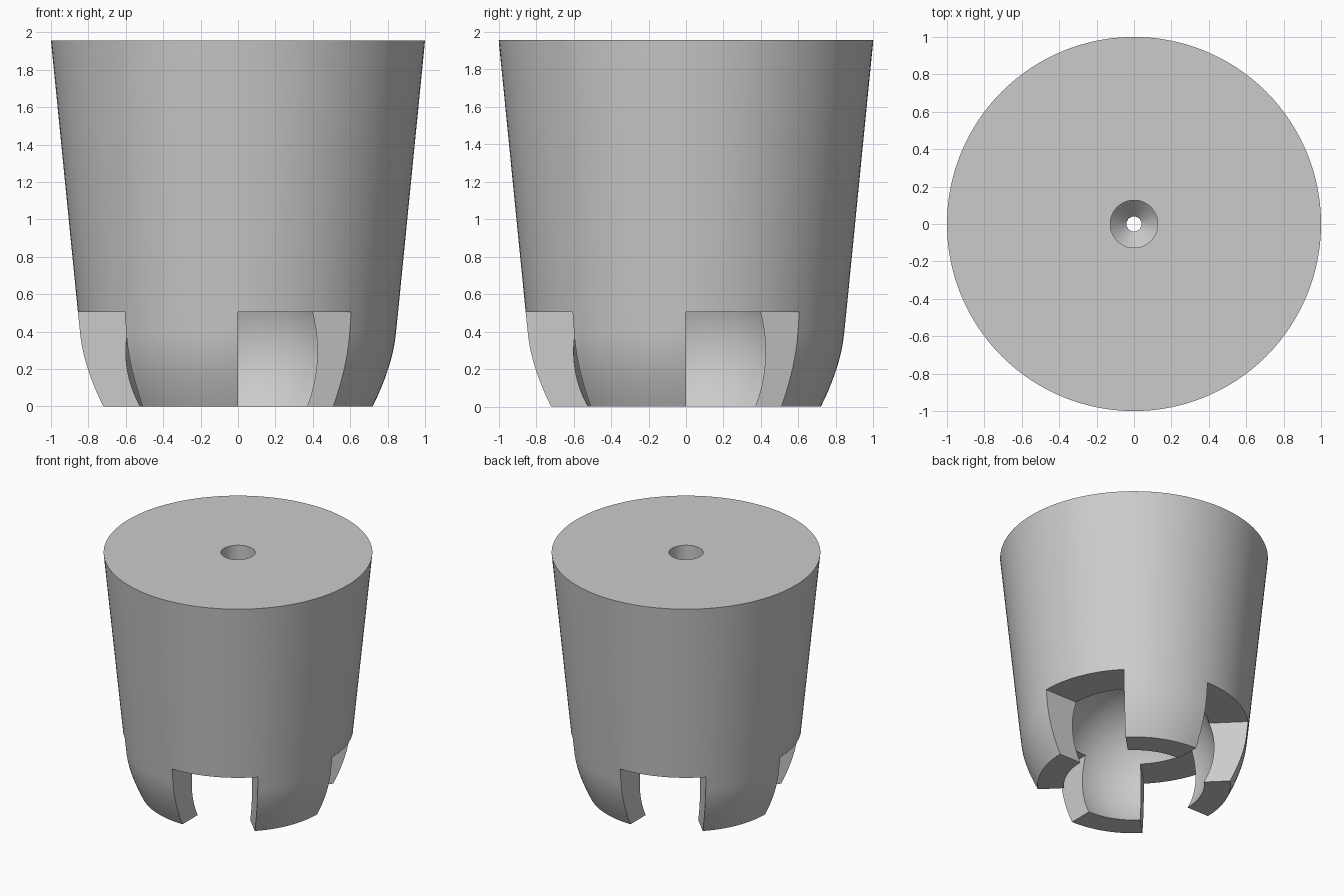
import bpy, bmesh
from math import sin, cos, pi, sqrt, atan2

cube = bpy.data.objects.get("Cube")
if cube:
    bpy.data.objects.remove(cube, do_unlink=True)

SEGMENTS = 128
SLOT_TOP = 0.505
HEIGHT = 1.957
BALL_R, BALL_Z = 0.6, 0.295
BORE_R = 0.04


def bezier(a, b, c, steps):
    pts = []
    for i in range(steps + 1):
        t = i / steps
        pts.append(tuple((1 - t) ** 2 * p + 2 * t * (1 - t) * q + t * t * r
                         for p, q, r in zip(a, b, c)))
    return pts


def ball_arc(r0, z0, r1, z1, steps):
    a0, a1 = atan2(z0 - BALL_Z, r0), atan2(z1 - BALL_Z, r1)
    return [(BALL_R * cos(a0 + (a1 - a0) * i / steps),
             BALL_Z + BALL_R * sin(a0 + (a1 - a0) * i / steps))
            for i in range(steps + 1)]


def ball_radius(z):
    return sqrt(BALL_R ** 2 - (z - BALL_Z) ** 2)


# Claw section: curved outside going down, then the ball socket going up
claw = [(0.856, SLOT_TOP)] + bezier((0.845, 0.4), (0.83, 0.22), (0.72, 0), 10)
claw += ball_arc(ball_radius(0), 0, ball_radius(SLOT_TOP), SLOT_TOP, 16)

# Upper section: socket dome, narrow bore, countersunk hole, top and taper
dome_top = BALL_Z + sqrt(BALL_R ** 2 - BORE_R ** 2)
upper = ball_arc(ball_radius(SLOT_TOP), SLOT_TOP, BORE_R, dome_top, 16)[1:]
upper += [(BORE_R, 1.2), (0.127, 1.29), (0.127, HEIGHT), (1.0, HEIGHT)]

# Lathe the section, leaving out every other eighth of the claw ring
profile = claw + upper
count, last = len(profile), len(claw) - 1
bm = bmesh.new()
rings = [[bm.verts.new((r * cos(2 * pi * i / SEGMENTS),
                        r * sin(2 * pi * i / SEGMENTS), z))
          for r, z in profile] for i in range(SEGMENTS)]
eighth = SEGMENTS // 8
for i in range(SEGMENTS):
    here, after = rings[i], rings[(i + 1) % SEGMENTS]
    slot = (i // eighth) % 2 == 0
    for j in range(last if slot else 0, count):
        k = (j + 1) % count
        bm.faces.new((here[j], here[k], after[k], after[j]))
    if slot:
        # Slot ceiling
        bm.faces.new((here[0], here[last], after[last], after[0]))
    if i % eighth == 0:
        # Flat side of a claw
        bm.faces.new(here[:last + 1])

loose = [v for v in bm.verts if not v.link_faces]
bmesh.ops.delete(bm, geom=loose, context='VERTS')
bmesh.ops.recalc_face_normals(bm, faces=bm.faces)
mesh = bpy.data.meshes.new("socket_cup")
bm.to_mesh(mesh)
bm.free()

cup = bpy.data.objects.new("socket_cup", mesh)
bpy.context.collection.objects.link(cup)

# Plain grey material
grey = bpy.data.materials.new("light_grey")
grey.use_nodes = True
colour = (0.6, 0.6, 0.6, 1)
grey.diffuse_color = colour
grey.node_tree.nodes["Principled BSDF"].inputs["Base Color"].default_value = colour
mesh.materials.append(grey)

bpy.ops.object.select_all(action='DESELECT')
cup.select_set(True)
bpy.context.view_layer.objects.active = cup
bpy.ops.object.shade_smooth_by_angle(angle=pi / 6)
